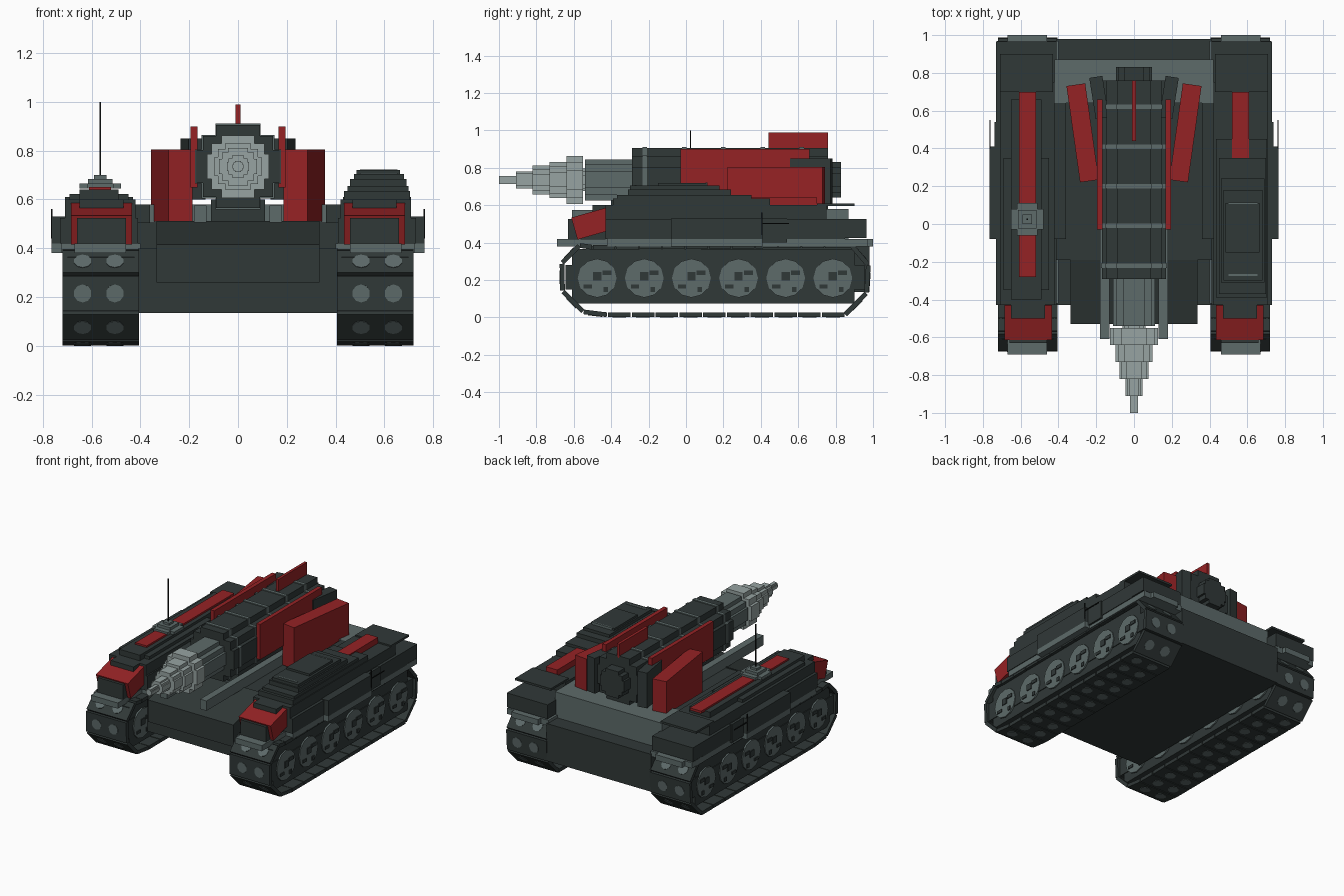
import bpy, bmesh, math
from mathutils import Matrix, Vector

if "Cube" in bpy.data.objects:
    bpy.data.objects.remove(bpy.data.objects["Cube"])


def material(name, r, g, b):
    m = bpy.data.materials.new(name)
    m.diffuse_color = (r, g, b, 1)
    m.use_nodes = True
    m.node_tree.nodes["Principled BSDF"].inputs["Base Color"].default_value = m.diffuse_color
    return m


DARK = material("dark_armour", 0.030, 0.040, 0.039)
GREY = material("mid_grey", 0.110, 0.145, 0.143)
LIGHT = material("light_steel", 0.31, 0.37, 0.36)
RED = material("red_paint", 0.30, 0.016, 0.018)
BLACK = material("black", 0.006, 0.008, 0.008)


def finish(name, bm, mats, mirror=False):
    """Turn a bmesh into an object, optionally mirrored across x."""
    if mirror:
        d = bmesh.ops.duplicate(bm, geom=bm.verts[:] + bm.edges[:] + bm.faces[:])["geom"]
        for v in [g for g in d if isinstance(g, bmesh.types.BMVert)]:
            v.co.x = -v.co.x
    bmesh.ops.recalc_face_normals(bm, faces=bm.faces)
    me = bpy.data.meshes.new(name)
    bm.to_mesh(me)
    bm.free()
    for m in mats:
        me.materials.append(m)
    ob = bpy.data.objects.new(name, me)
    bpy.context.collection.objects.link(ob)
    return ob


def add_box(bm, b, mat=None):
    x0, x1, y0, y1, z0, z1 = b
    c = Vector(((x0 + x1) / 2, (y0 + y1) / 2, (z0 + z1) / 2))
    t = Matrix.Translation(c) @ (mat or Matrix()) @ Matrix.Diagonal((x1 - x0, y1 - y0, z1 - z0, 1))
    bmesh.ops.create_cube(bm, size=1, matrix=t)


def boxes(name, mat, items, mirror=False, rot=None):
    bm = bmesh.new()
    for b in items:
        add_box(bm, b, rot)
    return finish(name, bm, [mat], mirror)


def prism(bm, pts, a, b, axis):
    """Extrude a 2D outline from a to b along x (pts y,z) or y (pts x,z)."""
    put = (lambda p, d: (d, p[0], p[1])) if axis == "x" else (lambda p, d: (p[0], d, p[1]))
    f = bm.faces.new([bm.verts.new(put(p, a)) for p in pts])
    ext = bmesh.ops.extrude_face_region(bm, geom=[f])["geom"]
    for v in [g for g in ext if isinstance(g, bmesh.types.BMVert)]:
        v.co["xyz".index(axis)] = b


def stepped(bm, r, y0, y1, zc=0.735):
    """Blocky round section with stepped corners."""
    q = [(.53, 1), (.53, .74), (.85, .74), (.85, .40), (1, .40)]
    pts = [(x, z) for x, z in q] + [(x, -z) for x, z in q[::-1]]
    pts += [(-x, -z) for x, z in q] + [(-x, z) for x, z in q[::-1]]
    prism(bm, [(x * r, zc + z * r) for x, z in pts], y0, y1, "y")


# Hull with sloped front and raised rear deck
boxes("hull", DARK, [(-.41, .41, -.43, .98, .135, .40), (-.41, .41, -.19, .70, .38, .505)])
bm = bmesh.new()
prism(bm, [(-.53, .26), (-.53, .415), (-.19, .512), (-.19, .26)], -.335, .335, "x")
finish("front_glacis", bm, [DARK])
boxes("rear_deck", GREY, [(-.42, .42, .64, .87, .39, .58)])
boxes("gun_rail", GREY, [(.13, .18, -.61, .66, .505, .575)], True)
boxes("gun_cradle", DARK, [(-.11, .11, -.15, .70, .50, .60)])

# Gun housing with grey bands
bm = bmesh.new()
stepped(bm, .17, -.29, .76)
finish("gun_housing", bm, [DARK])
bm = bmesh.new()
for y in (-.22, -.01, .20, .41, .62):
    stepped(bm, .176, y - .012, y + .012)
finish("housing_bands", bm, [GREY])
bm = bmesh.new()
stepped(bm, .095, .76, .83)
finish("rear_cap", bm, [DARK])
bm = bmesh.new()
stepped(bm, .11, -.54, -.28)
finish("barrel", bm, [GREY])

# Drill tip
bm = bmesh.new()
for i, r in enumerate((.128, .097, .077, .045, .022)):
    stepped(bm, r, -.64 - .09 * i, -.55 - .09 * i)
stepped(bm, .06, -.56, -.53)
finish("drill_tip", bm, [LIGHT])

# Red shields and fin around the gun
boxes("inner_shield", RED, [(.166, .195, -.03, .66, .65, .90)], True)
boxes("outer_shield", RED, [(.222, .322, .225, .74, .51, .805)], True,
      Matrix.Rotation(math.radians(-8), 4, "Z"))
boxes("rear_brace", DARK, [(.15, .22, .56, .78, .60, .85)], True,
      Matrix.Rotation(math.radians(-9), 4, "Z"))
boxes("top_fin", RED, [(-.01, .01, .44, .76, .89, .99)])

# Track links with round pads along a closed path
path = [(-.55, .03), (-.42, .014), (.85, .014), (.965, .13), (.975, .28), (.885, .385),
        (.74, .385), (-.50, .375), (-.57, .385), (-.663, .29), (-.66, .14)]
links, pads = bmesh.new(), bmesh.new()
for i, p in enumerate(path):
    a, b = Vector(p), Vector(path[(i + 1) % len(path)])
    d = b - a
    n = max(1, round(d.length / .13))
    ang = math.atan2(d.y, d.x)
    rot = Matrix.Rotation(ang, 4, "X")
    out = Vector((d.y, -d.x)).normalized()
    for k in range(n):
        c = a + d * ((k + .5) / n)
        h = d.length / n / 2 - .003
        add_box(links, (.405, .72, c.x - h, c.x + h, c.y - .0125, c.y + .0125), rot)
        if h > .05 and not 5 <= i <= 7:
            for x in (.505, .637):
                e = c + out * .012
                bmesh.ops.create_cone(pads, cap_ends=True, segments=10, radius1=.037, radius2=.037,
                                      depth=.006, matrix=Matrix.Translation((x, e.x, e.y)) @ rot)
finish("track_links", links, [DARK], True)
finish("track_pads", pads, [GREY], True)

# Running gear: bogie block, wheels on both faces, dark hub cut-outs
boxes("bogie_block", DARK, [(.425, .70, -.61, .90, .075, .365),
                            (.42, .705, -.645, .955, .15, .28)], True)
wheels, hubs = bmesh.new(), bmesh.new()
for i in range(6):
    y = -.475 + .252 * i
    for x, s in ((.705, 1), (.42, -1)):
        bmesh.ops.create_cone(wheels, cap_ends=True, segments=12, radius1=.104, radius2=.104, depth=.012,
                              matrix=Matrix.Translation((x, y, .21)) @ Matrix.Rotation(math.pi / 2, 4, "Y"))
        xa = x + s * .008
        for dy, dz, w, h in ((0, .01, .022, .022), (-.05, -.045, .022, .010),
                             (.052, .03, .024, .012), (.045, -.06, .012, .014)):
            add_box(hubs, (xa - .004, xa + .004, y + dy - w, y + dy + w, .21 + dz - h, .21 + dz + h))
finish("road_wheels", wheels, [GREY], True)
finish("wheel_cutouts", hubs, [DARK], True)

# Fenders and armoured side pods
boxes("fender", GREY, [(.46, .67, -.69, 1.0, .38, .42), (.40, .725, -.42, .97, .38, .42),
                       (.70, .765, -.08, .41, .38, .42)], True)
boxes("side_pod", DARK, [
    (.41, .73, -.43, .85, .42, .525), (.41, .73, .71, .965, .425, .525),
    (.36, .42, -.08, .64, .42, .58),
    (.70, .765, -.08, .41, .42, .53), (.42, .71, -.43, .75, .52, .60),
    (.47, .65, -.50, -.40, .42, .60), (.46, .66, -.63, -.43, .415, .525),
    (.43, .71, .70, .90, .595, .61)], True)
boxes("pod_side_panel", DARK, [(.72, .738, .20, .54, .40, .53)], True)
boxes("side_whisker", BLACK, [(.760, .766, .40, .55, .50, .506), (.760, .766, .40, .41, .44, .56)], True)

# Red nose hoods, tilted down to the front
tilt = Matrix.Translation((0, -.505, .50)) @ Matrix.Rotation(math.radians(16), 4, "X")
bm = bmesh.new()
for b in ((.435, .462, -.095, .095, -.06, .06), (.66, .685, -.095, .095, -.06, .06),
          (.435, .685, -.095, .095, .04, .062)):
    add_box(bm, b)
bmesh.ops.transform(bm, matrix=tilt, verts=bm.verts)
finish("nose_hood", bm, [RED], True)

# Right pod cupola in shrinking layers
boxes("right_cupola", DARK, [
    (.435, .705, -.39, .45, .60, .635), (.45, .70, -.37, .35, .63, .655),
    (.46, .69, -.31, .24, .65, .685), (.475, .68, -.30, .18, .68, .705),
    (.485, .665, -.15, .11, .70, .72)])
boxes("cupola_trim", GREY, [(.50, .655, .105, .115, .70, .722), (.50, .655, -.275, -.265, .70, .708)])
boxes("right_stripe", RED, [(.52, .61, .32, .70, .60, .642)])

# Left pod spine, stripe, hatch and antenna
boxes("left_spine", DARK, [(-.65, -.49, -.40, .66, .60, .64), (-.69, -.45, -.35, .35, .60, .622)])
boxes("left_stripe", RED, [(-.61, -.52, -.28, .70, .635, .652)])
boxes("left_hatch", GREY, [(-.65, -.48, -.03, .08, .645, .665), (-.62, -.51, -.06, .11, .645, .665),
                           (-.615, -.515, -.025, .075, .66, .685), (-.59, -.54, 0, .05, .68, .70)])
boxes("antenna", BLACK, [(-.568, -.562, .022, .028, .69, 1.0)])
